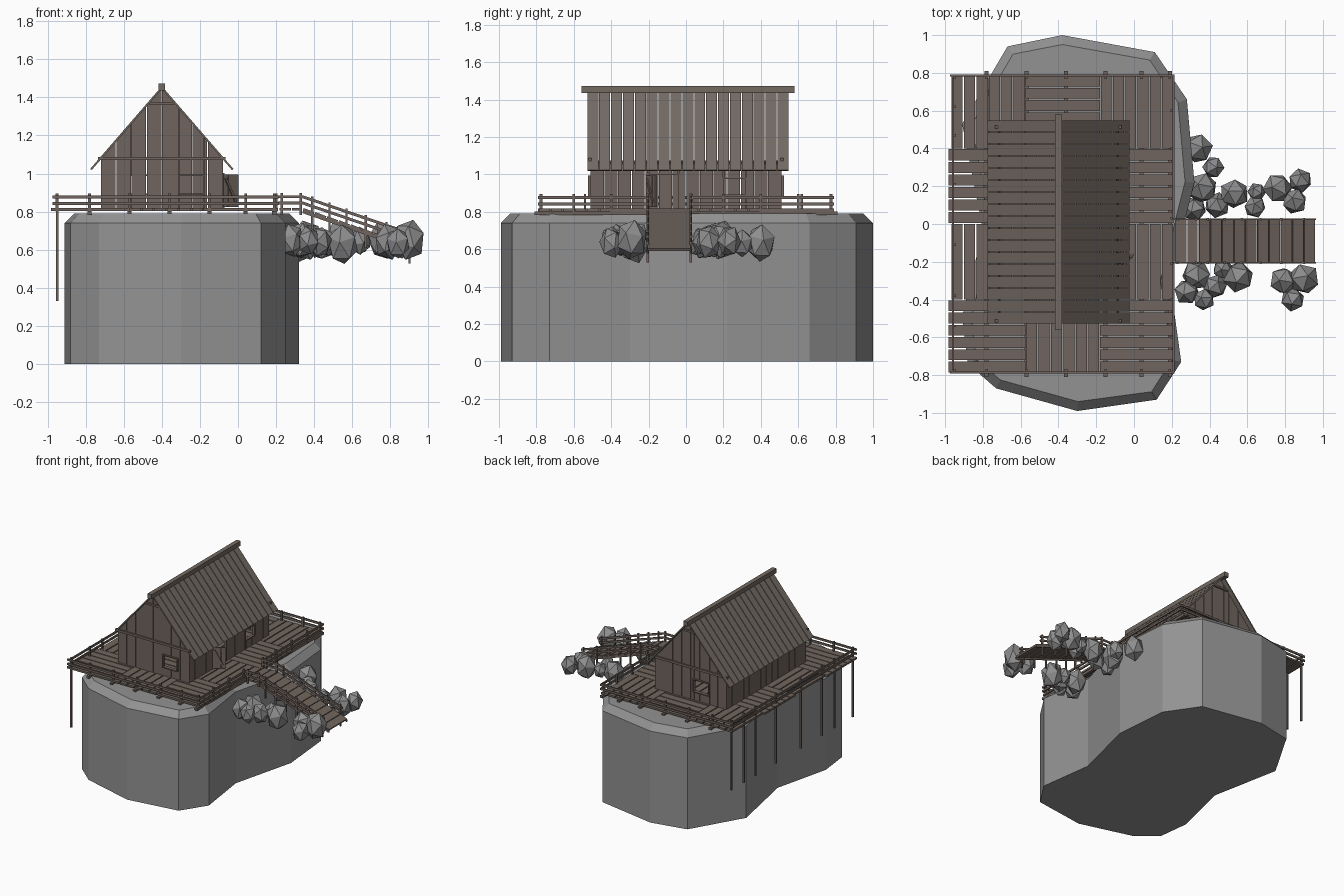
import bpy, bmesh, math, random
from mathutils import Vector, Matrix

if "Cube" in bpy.data.objects:
    bpy.data.objects.remove(bpy.data.objects["Cube"])

random.seed(4)


def material(name, rgb):
    m = bpy.data.materials.new(name)
    m.diffuse_color = (*rgb, 1)
    m.use_nodes = True
    m.node_tree.nodes["Principled BSDF"].inputs["Base Color"].default_value = m.diffuse_color
    return m


ROCK = material("grey rock", (0.29, 0.29, 0.29))
BUSH = material("grey bush", (0.27, 0.27, 0.275))
WOOD = material("brown wood", (0.165, 0.131, 0.112))
ROOF = material("roof wood", (0.172, 0.145, 0.124))


def finish(bm, name, mat):
    bmesh.ops.recalc_face_normals(bm, faces=bm.faces)
    me = bpy.data.meshes.new(name)
    bm.to_mesh(me)
    bm.free()
    ob = bpy.data.objects.new(name, me)
    me.materials.append(mat)
    bpy.context.collection.objects.link(ob)
    return ob


def box(bm, x0, x1, y0, y1, z0, z1):
    c = Vector(((x0 + x1) / 2, (y0 + y1) / 2, (z0 + z1) / 2))
    m = Matrix.Translation(c) @ Matrix.Diagonal((x1 - x0, y1 - y0, z1 - z0, 1))
    bmesh.ops.create_cube(bm, size=1, matrix=m)


def beam(bm, a, b, w, h):
    """Bar from a to b: w is its horizontal width, h its thickness."""
    a, b = Vector(a), Vector(b)
    d = (b - a).normalized()
    side = Vector((0, 0, 1)).cross(d).normalized()
    rot = Matrix((d, side, d.cross(side))).transposed().to_4x4()
    m = Matrix.Translation((a + b) / 2) @ rot @ Matrix.Diagonal(((b - a).length, w, h, 1))
    bmesh.ops.create_cube(bm, size=1, matrix=m)


def extrude_poly(bm, pts, vec):
    f = bm.faces.new([bm.verts.new(p) for p in pts])
    r = bmesh.ops.extrude_face_region(bm, geom=[f])
    bmesh.ops.translate(bm, vec=vec, verts=[v for v in r["geom"] if isinstance(v, bmesh.types.BMVert)])


# Rock: waisted column with a chamfered top
ring = [(.12, -.93), (.25, -.73), (.19, -.3), (.32, .22), (.28, .66), (.11, .91), (-.38, 1), (-.67, .94),
        (-.91, .53), (-.80, -.03), (-.91, -.49), (-.88, -.74), (-.73, -.87), (-.30, -.99)]
bm = bmesh.new()
extrude_poly(bm, [(x, y, 0) for x, y in ring], (0, 0, .74))
bmesh.ops.recalc_face_normals(bm, faces=bm.faces)
top = [f for f in bm.faces if f.normal.z > .9]
bmesh.ops.inset_region(bm, faces=top, thickness=.05, depth=0)
bmesh.ops.translate(bm, vec=(0, 0, .05), verts=list(top[0].verts))
finish(bm, "rock", ROCK)

# Deck: checkerboard of plank panels
bm = bmesh.new()
cols, rows = [-.97, -.575, -.18, .21], [-.79, -.4, 0, .4, .79]
for i in range(3):
    for j in range(4):
        x0, x1, y0, y1 = cols[i], cols[i + 1], rows[j], rows[j + 1]
        for k in range(6):
            g = .004
            if (i + j) % 2 == 0:
                s = (y1 - y0) / 6
                box(bm, x0 - (.012 if i == 0 else 0), x1, y0 + k * s + g, y0 + (k + 1) * s - g, .803, .818)
            else:
                s = (x1 - x0) / 6
                box(bm, x0 + k * s + g, x0 + (k + 1) * s - g, y0, y1, .803, .818)
finish(bm, "deck_planks", WOOD)

# Joists under the deck
bm = bmesh.new()
post_x = [-.78, -.57, -.36, -.15, .04, .19]
for x in post_x:
    box(bm, x - .011, x + .011, -.81, .81, .783, .803)
finish(bm, "deck_joists", WOOD)

# Railings around the deck, open at the stairs
bm = bmesh.new()
S0, S1 = -.21, .03
for z in (.843, .876):
    for y in (-.787, .787):
        box(bm, -.975, .215, y - .005, y + .005, z - .008, z + .008)
    box(bm, -.963, -.953, -.79, .79, z - .008, z + .008)
    box(bm, .205, .215, -.79, S0, z - .008, z + .008)
    box(bm, .205, .215, S1, .79, z - .008, z + .008)
for x in [-.95] + post_x:
    for y in (-.775, .775):
        box(bm, x - .007, x + .007, y - .007, y + .007, .80, .895)
for y in (-.6, -.4, S0, S1, .2, .4, .6):
    box(bm, .193, .207, y - .007, y + .007, .80, .895)
finish(bm, "deck_railing", WOOD)

# Tall posts holding the overhanging side
bm = bmesh.new()
for y in (.775, .62, .47, .21, -.11, -.38, -.54, -.775):
    box(bm, -.956, -.943, y - .0065, y + .0065, .33, .895)
finish(bm, "support_posts", WOOD)

# Stairs: landing, sloping planks, side rails
bm = bmesh.new()
def ramp_z(x):
    return .812 - max(0, x - .34) * .345
edges = [.215, .28, .34] + [.34 + .062 * k for k in range(1, 11)]
for x0, x1 in zip(edges, edges[1:]):
    beam(bm, (x0 + .003, (S0 + S1) / 2, ramp_z(x0)), (x1 - .003, (S0 + S1) / 2, ramp_z(x1)), S1 - S0 - .01, .014)
finish(bm, "stair_planks", WOOD)
bm = bmesh.new()
for y in (S0 + .005, S1 - .005):
    for dz in (.035, .068):
        beam(bm, (.21, y, .81 + dz), (.34, y, .81 + dz), .009, .015)
        beam(bm, (.34, y, .81 + dz), (.92, y, ramp_z(.92) + dz), .009, .015)
    beam(bm, (.34, y, .80), (.96, y, ramp_z(.96) - .012), .009, .016)
    for x in (.23, .33, .39, .48, .57, .67, .78, .90):
        low = .03 if x < .35 else .09
        box(bm, x - .006, x + .006, y - .006, y + .006, ramp_z(x) - low, ramp_z(x) + .085)
finish(bm, "stair_railing", WOOD)

# House walls: planks cut around the openings
HX0, HX1, HY, RX, RZ, SL = -.72, -.08, .51, -.40, 1.445, 1.155


def roof_z(x):
    return RZ - abs(x - RX) * SL


def wall(name, u0, u1, n, top_z, point, vec, holes):
    bm = bmesh.new()
    cuts = [u0 + (u1 - u0) * k / n for k in range(n + 1)]
    for a, b, _, _ in holes:
        cuts = [c for c in cuts if min(abs(c - a), abs(c - b)) > .015] + [a, b]
    cuts.sort()
    for a, b in zip(cuts, cuts[1:]):
        mid, g = (a + b) / 2, .002
        spans = [(.815, None)]
        for h in holes:
            if h[0] < mid < h[1]:
                spans = [(.815, h[2]), (h[3], None)]
        for lo, hi in spans:
            if hi is not None and hi - lo < .01:
                continue
            ta, tb = (hi, hi) if hi else (top_z(a + g), top_z(b - g))
            extrude_poly(bm, [point(a + g, lo), point(b - g, lo), point(b - g, tb), point(a + g, ta)], vec)
    finish(bm, name, WOOD)


def flat_top(u):
    return roof_z(HX1)


FRONT_WIN, BACK_WIN = (-.31, -.18, .89, .99), (-.57, -.43, .89, .99)
SIDE_WIN, DOOR = (.20, .32, .89, .98), (-.20, -.04, .815, 1.0)
wall("front_wall", HX0, HX1, 8, roof_z, lambda u, z: (u, -HY, z), (0, .012, 0), [FRONT_WIN])
wall("back_wall", HX0, HX1, 8, roof_z, lambda u, z: (u, HY, z), (0, -.012, 0), [BACK_WIN])
wall("right_wall", -HY, HY, 14, flat_top, lambda u, z: (HX1, u, z), (-.012, 0, 0), [SIDE_WIN, DOOR])
wall("left_wall", -HY, HY, 14, flat_top, lambda u, z: (HX0, u, z), (.012, 0, 0), [])

# Gable beams and opening frames
bm = bmesh.new()
for s in (-1, 1):
    y = s * (HY + .004)
    box(bm, -.735, -.065, y - .008, y + .008, 1.07, 1.088)
    box(bm, -.465, -.335, y - .008, y + .008, 1.36, 1.374)
finish(bm, "gable_beams", WOOD)
bm = bmesh.new()
t = .008
for (a, b, lo, hi), y in ((FRONT_WIN, -HY), (BACK_WIN, HY)):
    for z in (lo, hi):
        box(bm, a - t / 2, b + t / 2, y - .014, y + .014, z - t / 2, z + t / 2)
    for x in (a, b):
        box(bm, x - t / 2, x + t / 2, y - .014, y + .014, lo, hi)
for a, b, lo, hi in (SIDE_WIN, DOOR):
    for z in (lo, hi):
        box(bm, HX1 - .014, HX1 + .008, a - t / 2, b + t / 2, z - t / 2, z + t / 2)
    for y in (a, b):
        box(bm, HX1 - .014, HX1 + .008, y - t / 2, y + t / 2, lo, hi)
finish(bm, "opening_frames", WOOD)

# Open door leaf with a diagonal brace
bm = bmesh.new()
p, q = Vector((HX1, -.21, 0)), Vector((0, -.16, 0))
for k in range(3):
    a, b = p.lerp(q, k / 3 + .01), p.lerp(q, (k + 1) / 3 - .01)
    beam(bm, (a.x, a.y, .91), (b.x, b.y, .91), .01, .17)
beam(bm, (HX1 + .015, -.21, .975), (-.012, -.175, .85), .012, .012)
finish(bm, "door_leaf", WOOD)

# Roof planks on both slopes and the ridge beam
bm = bmesh.new()
n, y0, y1 = 17, -.53, .55
step = (y1 - y0) / n
for s in (-1, 1):
    for k in range(n):
        y = y0 + (k + .5) * step
        beam(bm, (RX, y, RZ + .006), (RX + s * .372, y, RZ + .006 - .372 * SL), step - .005, .01)
finish(bm, "roof_planks", ROOF)
bm = bmesh.new()
box(bm, RX - .018, RX + .018, -.56, .58, 1.435, 1.472)
finish(bm, "ridge_beam", ROOF)

# Bushes: faceted balls in clusters beside the stairs (x, y, radius)
balls = [(.34, .40, .08), (.42, .30, .06), (.36, .19, .085), (.32, .08, .065), (.44, .10, .07), (.53, .16, .08),
         (.64, .09, .06), (.65, .17, .05), (.76, .19, .08), (.88, .23, .065), (.85, .12, .07),
         (.28, -.36, .07), (.33, -.27, .08), (.37, -.40, .06), (.43, -.33, .065), (.47, -.24, .055),
         (.55, -.28, .085), (.79, -.30, .075), (.90, -.29, .085), (.84, -.40, .065)]
bm = bmesh.new()
for x, y, r in balls:
    m = (Matrix.Translation((x, y, .64 + random.uniform(-.012, .012))) @ Matrix.Diagonal((1, 1, 1.3, 1))
         @ Matrix.Rotation(random.uniform(0, 6), 4, 'Z') @ Matrix.Rotation(random.uniform(0, 3), 4, 'X'))
    bmesh.ops.create_icosphere(bm, subdivisions=1, radius=r, matrix=m)
finish(bm, "bushes", BUSH)
